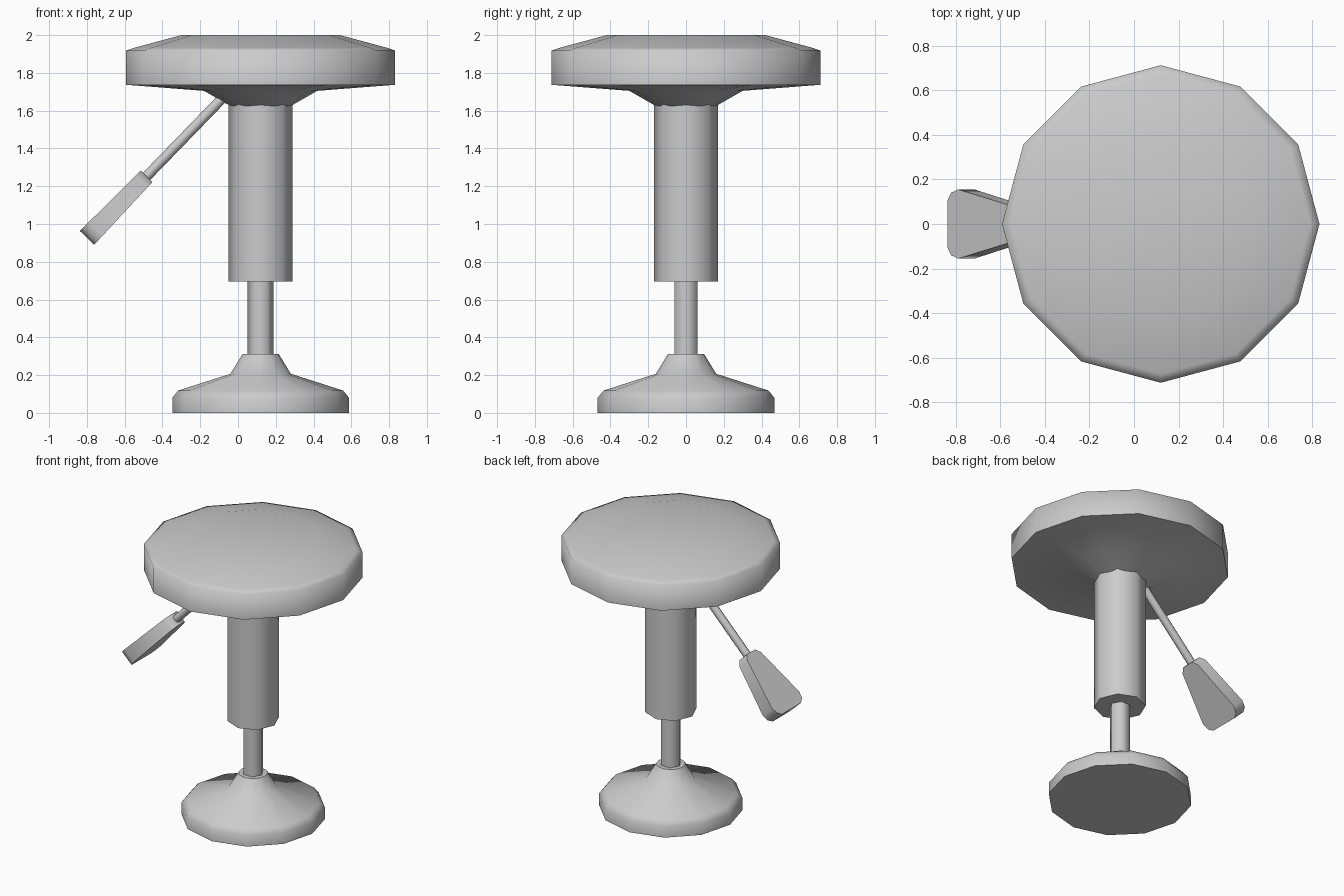
import bpy, math
from mathutils import Vector

cube = bpy.data.objects.get("Cube")
if cube:
    bpy.data.objects.remove(cube)

grey = bpy.data.materials.new("plain grey")
grey.use_nodes = True
colour = (0.6, 0.6, 0.6, 1)
grey.diffuse_color = colour
grey.node_tree.nodes["Principled BSDF"].inputs["Base Color"].default_value = colour

AXIS = 0.12  # the stool stands off-centre because the lever sticks out


def make(name, verts, faces, smooth):
    mesh = bpy.data.meshes.new(name)
    mesh.from_pydata(verts, [], faces)
    mesh.materials.append(grey)
    obj = bpy.data.objects.new(name, mesh)
    bpy.context.collection.objects.link(obj)
    bpy.ops.object.select_all(action='DESELECT')
    obj.select_set(True)
    bpy.context.view_layer.objects.active = obj
    bpy.ops.object.shade_smooth_by_angle(angle=math.radians(smooth))
    return obj


def skin(rings):
    """Join equal rings, listed bottom to top, into a closed solid."""
    n = len(rings[0])
    faces = [tuple(reversed(range(n)))]
    for r in range(len(rings) - 1):
        for i in range(n):
            j = (i + 1) % n
            faces.append((r * n + i, r * n + j, (r + 1) * n + j, (r + 1) * n + i))
    faces.append(tuple(range((len(rings) - 1) * n, len(rings) * n)))
    return [v for ring in rings for v in ring], faces


def lathe(name, profile, sides, smooth):
    """Turn (radius, height) points around the stool axis."""
    rings = [[(AXIS + r * math.cos(math.tau * i / sides),
               r * math.sin(math.tau * i / sides), z) for i in range(sides)]
             for r, z in profile]
    return make(name, *skin(rings), smooth)


# Turned parts
lathe("seat", [(0.16, 1.625), (0.30, 1.705), (0.712, 1.737), (0.712, 1.918),
               (0.672, 1.932), (0.42, 2.0)], 12, 75)
lathe("column", [(0.169, 0.695), (0.169, 1.64)], 8, 50)
lathe("piston", [(0.069, 0.29), (0.069, 0.72)], 6, 65)
lathe("base", [(0.468, 0), (0.468, 0.08), (0.437, 0.118), (0.16, 0.207),
               (0.095, 0.313)], 12, 50)

# Lever: a thin rod running down to a flared paddle
top = Vector((-0.484, 0, 1.252))
down = Vector((-0.695, 0, -0.717)).normalized()
side = Vector((0, 1, 0))
out = down.cross(side)

rod_rings = [[top + down * t + 0.027 * (side * math.cos(a) + out * math.sin(a))
              for a in [math.tau * i / 8 for i in range(8)]]
             for t in (0.04, -0.68)]
make("lever_rod", *skin(rod_rings[::-1]), 50)

# Paddle outline: (distance along the lever, half width), mirrored
half = [(0, 0.045), (0.035, 0.078), (0.385, 0.155), (0.43, 0.14), (0.453, 0.105)]
outline = half + [(t, -w) for t, w in reversed(half)]
rings = [[top + down * t + side * w + out * s * (0.043 + 0.021 * t)
          for t, w in outline] for s in (-1, 1)]
make("lever_paddle", *skin(rings), 50)
